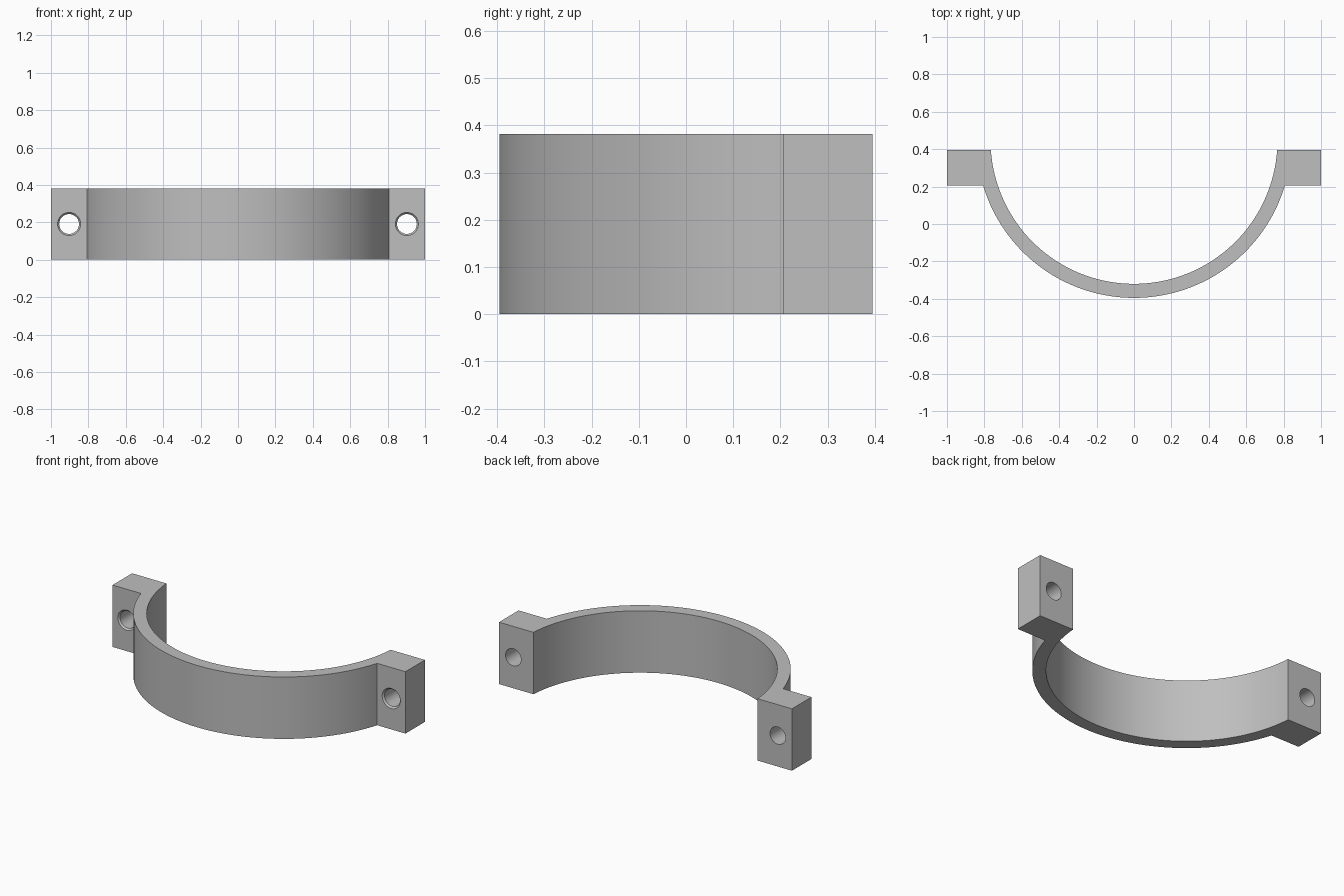
import bpy, bmesh
from math import sin, cos, acos, pi
from mathutils import Matrix, Vector

cube = bpy.data.objects.get("Cube")
if cube:
    bpy.data.objects.remove(cube, do_unlink=True)

HEIGHT = 0.382
BACK, LUG_FRONT = 0.395, 0.205       # y limits of the bolt lugs
CENTRE_Y = 0.447                     # centre of the band's arcs
R_IN, R_OUT = 0.767, 0.842
HOLE_X, HOLE_R, RIM_R, RIM_DEPTH = 0.903, 0.053, 0.062, 0.01
STEPS = 72

# Plain grey metal
grey = bpy.data.materials.new("grey_metal")
grey.use_nodes = True
colour = (0.52, 0.52, 0.52, 1)
grey.diffuse_color = colour
grey.node_tree.nodes["Principled BSDF"].inputs["Base Color"].default_value = colour


def make_object(name, bm):
    bmesh.ops.recalc_face_normals(bm, faces=bm.faces)
    mesh = bpy.data.meshes.new(name)
    bm.to_mesh(mesh)
    bm.free()
    mesh.materials.append(grey)
    obj = bpy.data.objects.new(name, mesh)
    bpy.context.collection.objects.link(obj)
    return obj


def arc(radius, end_y):
    """Points along the band from left to right, ending at the given y."""
    half = acos((CENTRE_Y - end_y) / radius)
    angles = [half * (1 - 2 * i / STEPS) for i in range(STEPS + 1)]
    return [(radius * sin(a), CENTRE_Y - radius * cos(a)) for a in angles]


def bolt_cutter(x):
    """Straight bolt hole with a slightly wider chamfered front rim."""
    bm = bmesh.new()
    stations = [(LUG_FRONT - RIM_DEPTH, RIM_R + RIM_DEPTH),
                (LUG_FRONT, RIM_R),
                (LUG_FRONT + RIM_DEPTH, HOLE_R),
                (BACK + 0.05, HOLE_R)]
    n = 40
    rings = [[bm.verts.new((x + r * cos(2 * pi * i / n), y,
                            HEIGHT / 2 + r * sin(2 * pi * i / n)))
              for i in range(n)] for y, r in stations]
    for a, b in zip(rings, rings[1:]):
        for i in range(n):
            j = (i + 1) % n
            bm.faces.new((a[i], a[j], b[j], b[i]))
    bm.faces.new(rings[0])
    bm.faces.new(rings[-1])
    cutter = make_object("bolt_hole_cutter", bm)
    cutter.hide_render = True
    return cutter


# Half-ring band with square lugs, extruded from one outline
outline = (arc(R_OUT, LUG_FRONT)
           + [(-1, LUG_FRONT), (-1, BACK)]
           + arc(R_IN, BACK)[::-1]
           + [(1, BACK), (1, LUG_FRONT)])
bm = bmesh.new()
base = bm.faces.new([bm.verts.new((x, y, 0)) for x, y in outline])
top = bmesh.ops.extrude_face_region(bm, geom=[base])["geom"]
bmesh.ops.translate(bm, vec=Vector((0, 0, HEIGHT)),
                    verts=[v for v in top if isinstance(v, bmesh.types.BMVert)])
clamp = make_object("half_ring_clamp", bm)

# Bolt holes through both lugs
bpy.ops.object.select_all(action="DESELECT")
clamp.select_set(True)
bpy.context.view_layer.objects.active = clamp
for side in (-1, 1):
    cutter = bolt_cutter(side * HOLE_X)
    mod = clamp.modifiers.new("bolt_hole", "BOOLEAN")
    mod.operation = "DIFFERENCE"
    mod.solver = "EXACT"
    mod.object = cutter
    bpy.ops.object.modifier_apply(modifier=mod.name)
    bpy.data.objects.remove(cutter, do_unlink=True)

bpy.ops.object.shade_smooth_by_angle(angle=pi / 6)
